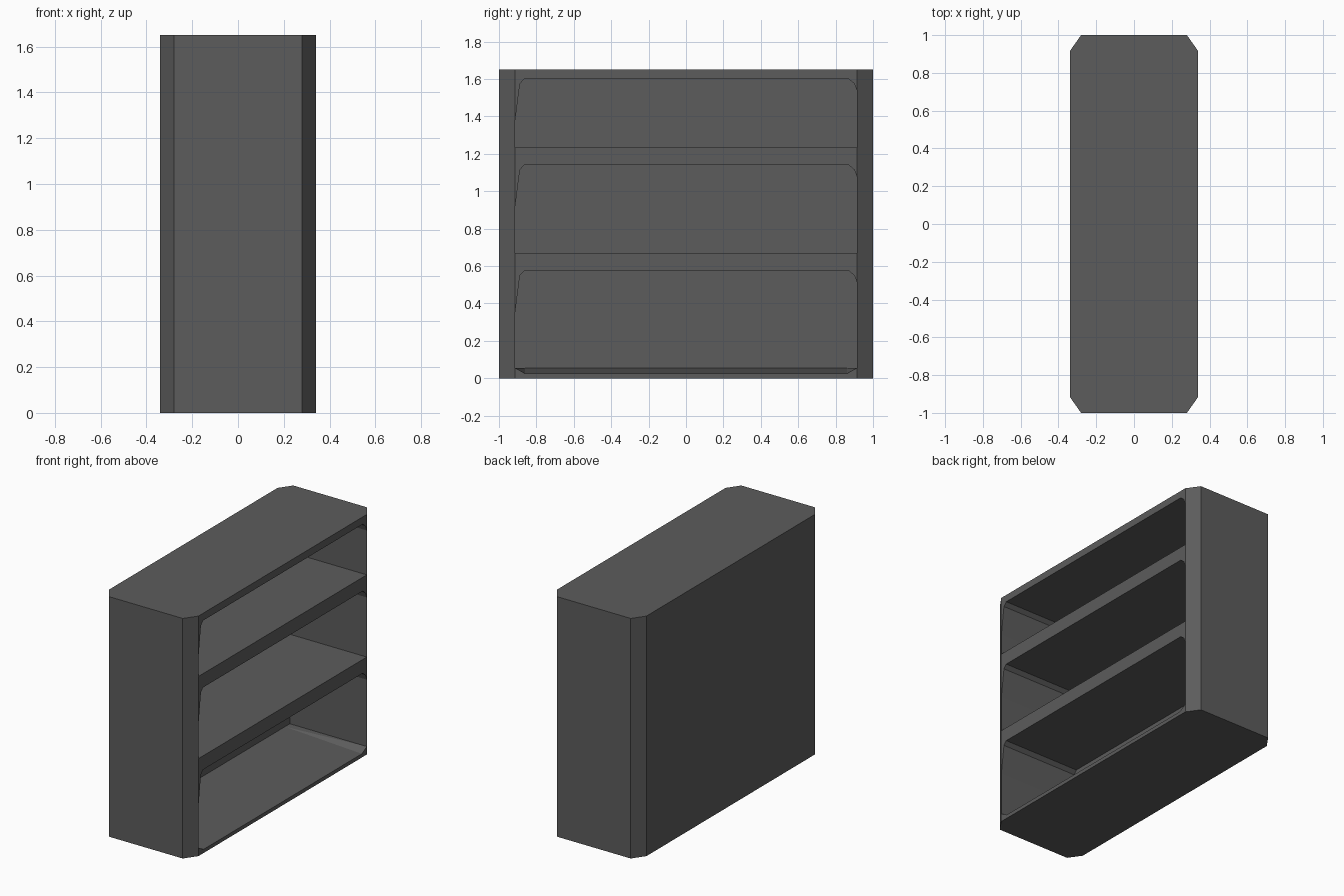
import bpy, bmesh

if "Cube" in bpy.data.objects:
    bpy.data.objects.remove(bpy.data.objects["Cube"])

grey = bpy.data.materials.new("dark_grey")
grey.diffuse_color = (0.107, 0.107, 0.107, 1)
grey.use_nodes = True
grey.node_tree.nodes["Principled BSDF"].inputs["Base Color"].default_value = grey.diffuse_color


def loft(name, loop_a, loop_b):
    """Closed solid between two matching loops of 3D points."""
    bm = bmesh.new()
    a = [bm.verts.new(p) for p in loop_a]
    b = [bm.verts.new(p) for p in loop_b]
    bm.faces.new(a)
    bm.faces.new(b)
    n = len(a)
    for i in range(n):
        j = (i + 1) % n
        bm.faces.new((a[i], a[j], b[j], b[i]))
    bmesh.ops.triangulate(bm, faces=bm.faces[:])
    bmesh.ops.recalc_face_normals(bm, faces=bm.faces[:])
    me = bpy.data.meshes.new(name)
    bm.to_mesh(me)
    bm.free()
    ob = bpy.data.objects.new(name, me)
    me.materials.append(grey)
    bpy.context.collection.objects.link(ob)
    return ob


# cabinet body with chamfered vertical corners
plan = [(-.34, -.915), (-.28, -1), (.28, -1), (.34, -.915),
        (.34, .915), (.28, 1), (-.28, 1), (-.34, .915)]
body = loft("bookcase_body", [(x, y, 0) for x, y in plan],
            [(x, y, 1.65) for x, y in plan])

# shelf openings, each cut from the +x side: (bottom, top)
EDGE, BACK, FRONT = .913, -.245, .345


def opening(x, lo, hi, floor):
    pts = [(-EDGE, lo), (-.86, floor), (.86, floor), (EDGE, lo),
           (EDGE, hi - .06), (.9, hi - .025), (.87, hi),
           (-.865, hi), (-.888, hi - .025), (-EDGE, hi - .22)]
    return [(x, y, z) for y, z in pts]


cutters = []
for lo, hi, drop in ((.055, .575, .03), (.67, 1.14, 0), (1.235, 1.6, 0)):
    # the lowest floor slopes down slightly towards the open side
    cutters.append(loft("shelf_cutter", opening(BACK, lo, hi, lo),
                        opening(FRONT, lo, hi, lo - drop)))

for c in cutters:
    c.hide_render = True
    mod = body.modifiers.new("opening", 'BOOLEAN')
    mod.operation = 'DIFFERENCE'
    mod.solver = 'EXACT'
    mod.object = c

# bake the openings and remove the cutters
deps = bpy.context.evaluated_depsgraph_get()
baked = bpy.data.meshes.new_from_object(body.evaluated_get(deps))
body.modifiers.clear()
body.data = baked
for c in cutters:
    bpy.data.objects.remove(c)
